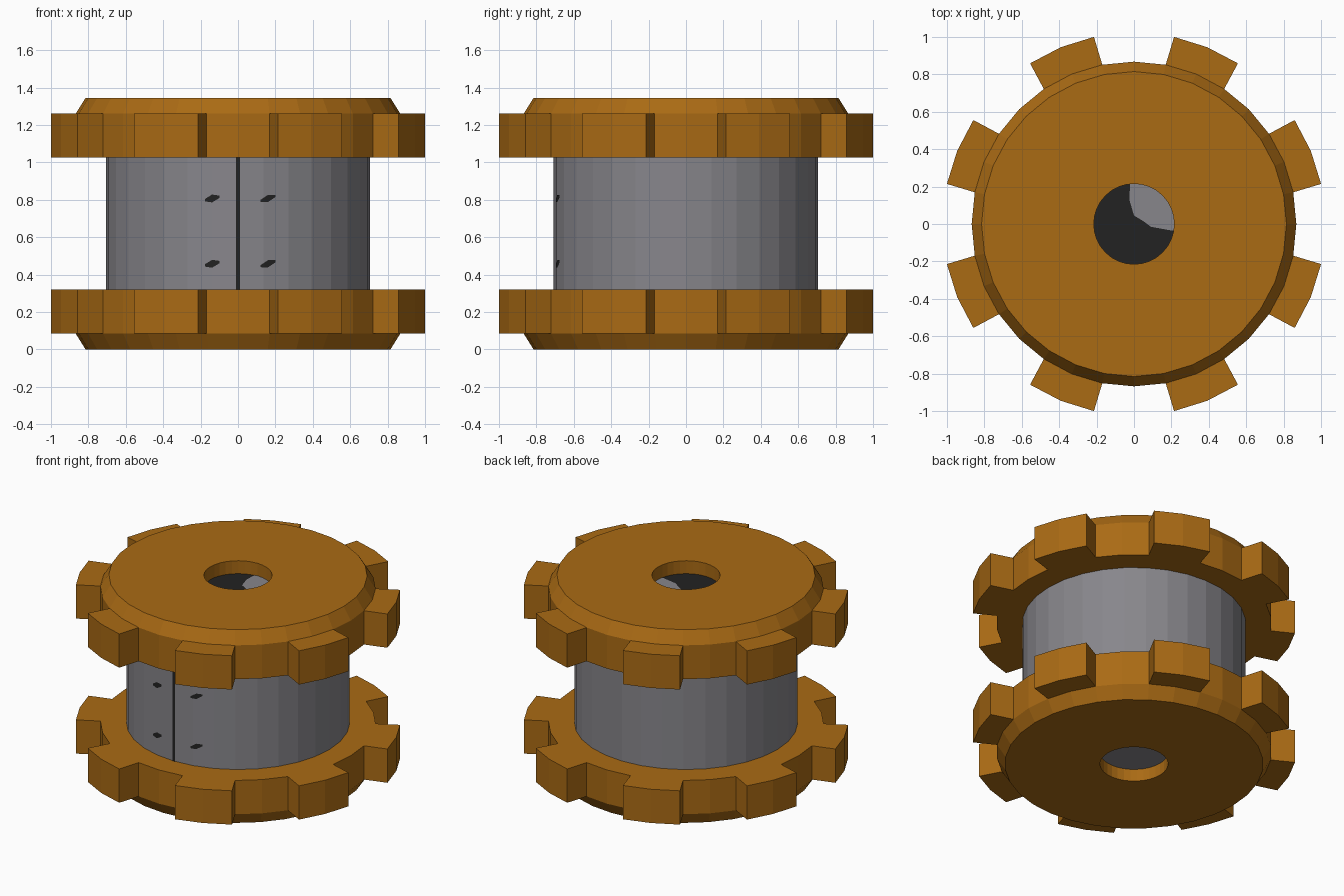
import bpy, bmesh, math

if "Cube" in bpy.data.objects:
    bpy.data.objects.remove(bpy.data.objects["Cube"])

SIDES = 32
STEP = 2 * math.pi / SIDES
HEIGHT = 1.345
CORE_R = 0.705


def material(name, rgb):
    m = bpy.data.materials.new(name)
    m.diffuse_color = (*rgb, 1)
    m.use_nodes = True
    m.node_tree.nodes["Principled BSDF"].inputs["Base Color"].default_value = m.diffuse_color
    return m


ORANGE = material("burnt orange", (0.40, 0.145, 0.007))
GREY = material("steel grey", (0.245, 0.24, 0.26))
BLACK = material("black", (0.016, 0.016, 0.016))


def make_object(name, bm, *mats):
    bmesh.ops.recalc_face_normals(bm, faces=bm.faces)
    me = bpy.data.meshes.new(name)
    bm.to_mesh(me)
    bm.free()
    ob = bpy.data.objects.new(name, me)
    for m in mats:
        me.materials.append(m)
    bpy.context.collection.objects.link(ob)
    return ob


def polar(r, a, z):
    return (r * math.cos(a), r * math.sin(a), z)


# Toothed flange: a turned ring with a bevelled outer face, teeth extruded from its rim
def flange(name, flip):
    profile = [(0.215, 1.025), (0.215, 1.345), (0.815, 1.345), (0.868, 1.26), (0.868, 1.025)]
    bm = bmesh.new()
    rings = [[bm.verts.new(polar(r, i * STEP, z)) for i in range(SIDES)] for r, z in profile]
    rim = {}
    for j in range(len(rings)):
        a, b = rings[j], rings[(j + 1) % len(rings)]
        for i in range(SIDES):
            k = (i + 1) % SIDES
            f = bm.faces.new((a[i], a[k], b[k], b[i]))
            if j == 3:
                rim[i] = f
    bmesh.ops.recalc_face_normals(bm, faces=bm.faces)
    # every tooth takes two of each four rim faces
    for t in range(8):
        centre = (t + 0.5) * math.pi / 4
        out = bmesh.ops.extrude_face_region(bm, geom=[rim[4 * t + 1], rim[4 * t + 2]])
        for v in out["geom"]:
            if isinstance(v, bmesh.types.BMVert):
                off = math.atan2(v.co.y, v.co.x) - centre
                off = math.atan2(math.sin(off), math.cos(off))
                v.co = polar(1.023, centre + off * 10.4 / 11.25, v.co.z)
    # remove rim faces left inside the teeth
    inner = [f for i, f in rim.items() if i % 4 in (1, 2) and f.is_valid]
    if inner:
        bmesh.ops.delete(bm, geom=inner, context='FACES')
    if flip:
        for v in bm.verts:
            v.co.z = HEIGHT - v.co.z
    make_object(name, bm, ORANGE)


flange("upper_flange", False)
flange("lower_flange", True)

# Drum between the flanges, black on its upper end
bm = bmesh.new()
low = [bm.verts.new(polar(CORE_R, i * STEP, 0.085)) for i in range(SIDES)]
top = [bm.verts.new(polar(CORE_R, i * STEP, 1.255)) for i in range(SIDES)]
for i in range(SIDES):
    k = (i + 1) % SIDES
    bm.faces.new((low[i], low[k], top[k], top[i]))
bm.faces.new(low)
bm.faces.new(top).material_index = 1
make_object("drum", bm, GREY, BLACK)

# Grey patch on the black drum end, seen through the upper hole
outline = [(-0.02, 0.23), (-0.025, 0.13), (0.0, 0.045), (0.05, 0.015),
           (0.09, -0.015), (0.2, -0.035), (0.23, -0.035), (0.23, 0.23)]
bm = bmesh.new()
face = bm.faces.new([bm.verts.new((x, y, 1.258)) for x, y in reversed(outline)])
if face.normal.z < 0:
    face.normal_flip()
make_object("drum_end_patch", bm, GREY)


# Thin black marks that follow the front of the drum
def drum_mark(name, x, z, width, height, slant=0.0):
    bm = bmesh.new()
    cols = []
    for i in range(9):
        u = i / 8 - 0.5
        a = math.asin((x + u * width) / CORE_R)
        edge = (a + STEP / 2) % STEP - STEP / 2
        r = CORE_R * math.cos(STEP / 2) / math.cos(STEP / 2 - abs(edge)) + 0.003
        taper = height if not slant else height * (1 - 1.4 * abs(u))
        cols.append([bm.verts.new(polar(r, a - math.pi / 2, z + u * slant + s * taper / 2))
                     for s in (-1, 1)])
    for p, q in zip(cols, cols[1:]):
        bm.faces.new((p[0], q[0], q[1], p[1]))
    ob = make_object(name, bm, BLACK)
    if ob.data.polygons[4].normal.y > 0:
        ob.data.flip_normals()


drum_mark("drum_seam", 0.0, 0.67, 0.022, 0.74)
for row, z in (("lower", 0.458), ("upper", 0.807)):
    drum_mark(row + "_left_slot", -0.138, z, 0.078, 0.042, 0.018)
    drum_mark(row + "_right_slot", 0.16, z, 0.08, 0.038, 0.026)
